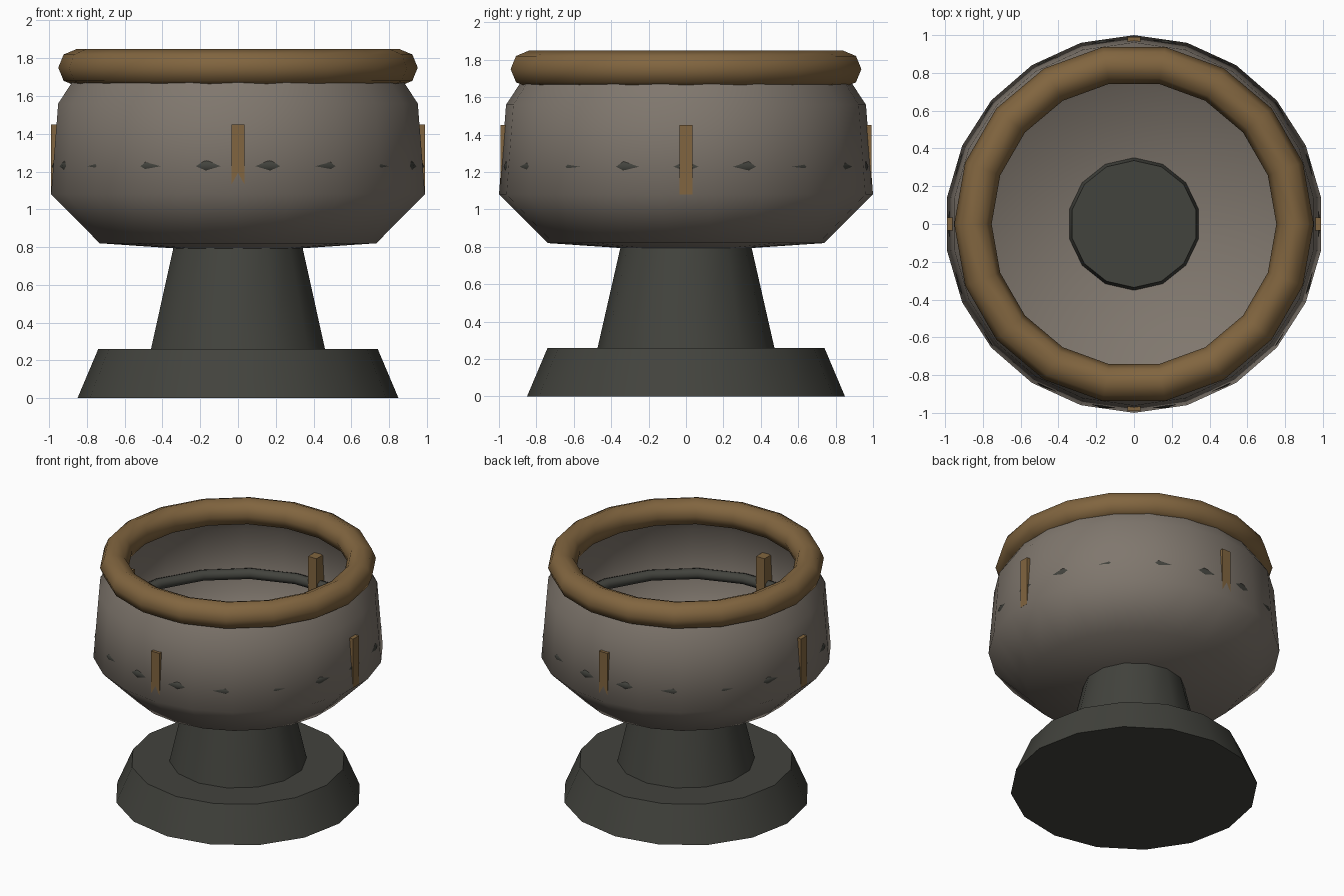
import bpy, bmesh, math

if "Cube" in bpy.data.objects:
    bpy.data.objects.remove(bpy.data.objects["Cube"])


def material(name, rgb):
    m = bpy.data.materials.new(name)
    m.diffuse_color = (*rgb, 1)
    m.use_nodes = True
    m.node_tree.nodes["Principled BSDF"].inputs["Base Color"].default_value = m.diffuse_color
    return m


STONE = material("warm grey stone", (0.215, 0.185, 0.155))
DARK = material("dark grey stone", (0.055, 0.056, 0.047))
BRASS = material("dull brass", (0.22, 0.13, 0.05))


def finish(bm, name, mat, angle=None):
    bmesh.ops.recalc_face_normals(bm, faces=bm.faces)
    me = bpy.data.meshes.new(name)
    bm.to_mesh(me)
    bm.free()
    ob = bpy.data.objects.new(name, me)
    bpy.context.collection.objects.link(ob)
    me.materials.append(mat)
    if angle is not None:
        bpy.ops.object.select_all(action='DESELECT')
        ob.select_set(True)
        bpy.context.view_layer.objects.active = ob
        bpy.ops.object.shade_smooth_by_angle(angle=math.radians(angle))
    return ob


def lathe(name, profile, sides, mat, angle, start=90, closed=False):
    """Turn an (r, z) profile; a point with r = 0 becomes a pole."""
    bm = bmesh.new()
    rings = []
    for r, z in profile:
        if r == 0:
            rings.append([bm.verts.new((0, 0, z))] * sides)
            continue
        angs = [math.radians(start) + math.tau * i / sides for i in range(sides)]
        rings.append([bm.verts.new((r * math.cos(a), r * math.sin(a), z)) for a in angs])
    pairs = list(zip(rings, rings[1:]))
    if closed:
        pairs.append((rings[-1], rings[0]))
    for a, b in pairs:
        for i in range(sides):
            j = (i + 1) % sides
            loop = list(dict.fromkeys((a[i], a[j], b[j], b[i])))
            bm.faces.new(loop)
    return finish(bm, name, mat, angle)


def ring(name, major, minor, z, sides, tube, mat):
    prof = [(major + minor * math.cos(math.tau * k / tube),
             z + minor * math.sin(math.tau * k / tube)) for k in range(tube)]
    return lathe(name, prof, sides, mat, 80, start=0, closed=True)


# Foot and neck
lathe("foot", [(0, 0), (0.85, 0), (0.74, 0.26), (0, 0.26)], 16, DARK, 35)
lathe("neck", [(0, 0.25), (0.475, 0.25), (0.336, 0.86), (0, 0.86)], 14, DARK, 35)

# Open thin-walled bowl
lathe("bowl", [(0, 0.77), (0.74, 0.82), (1.0, 1.08), (0.962, 1.56), (0.85, 1.73)],
      22, STONE, 80)

# Rim and the band set into the wall
ring("rim", 0.853, 0.099, 1.75, 18, 8, BRASS)
ring("band", 0.95, 0.04, 1.228, 18, 8, DARK)

# Four upright studs through the wall
for i, side in enumerate(("right", "back", "left", "front")):
    bm = bmesh.new()
    bmesh.ops.create_cube(bm, size=1)
    bmesh.ops.scale(bm, vec=(0.10, 0.07, 0.37), verts=bm.verts)
    stud = finish(bm, side + "_stud", BRASS)
    a = i * math.pi / 2
    stud.location = (0.941 * math.cos(a), 0.941 * math.sin(a), 1.265)
    stud.rotation_euler.z = a
